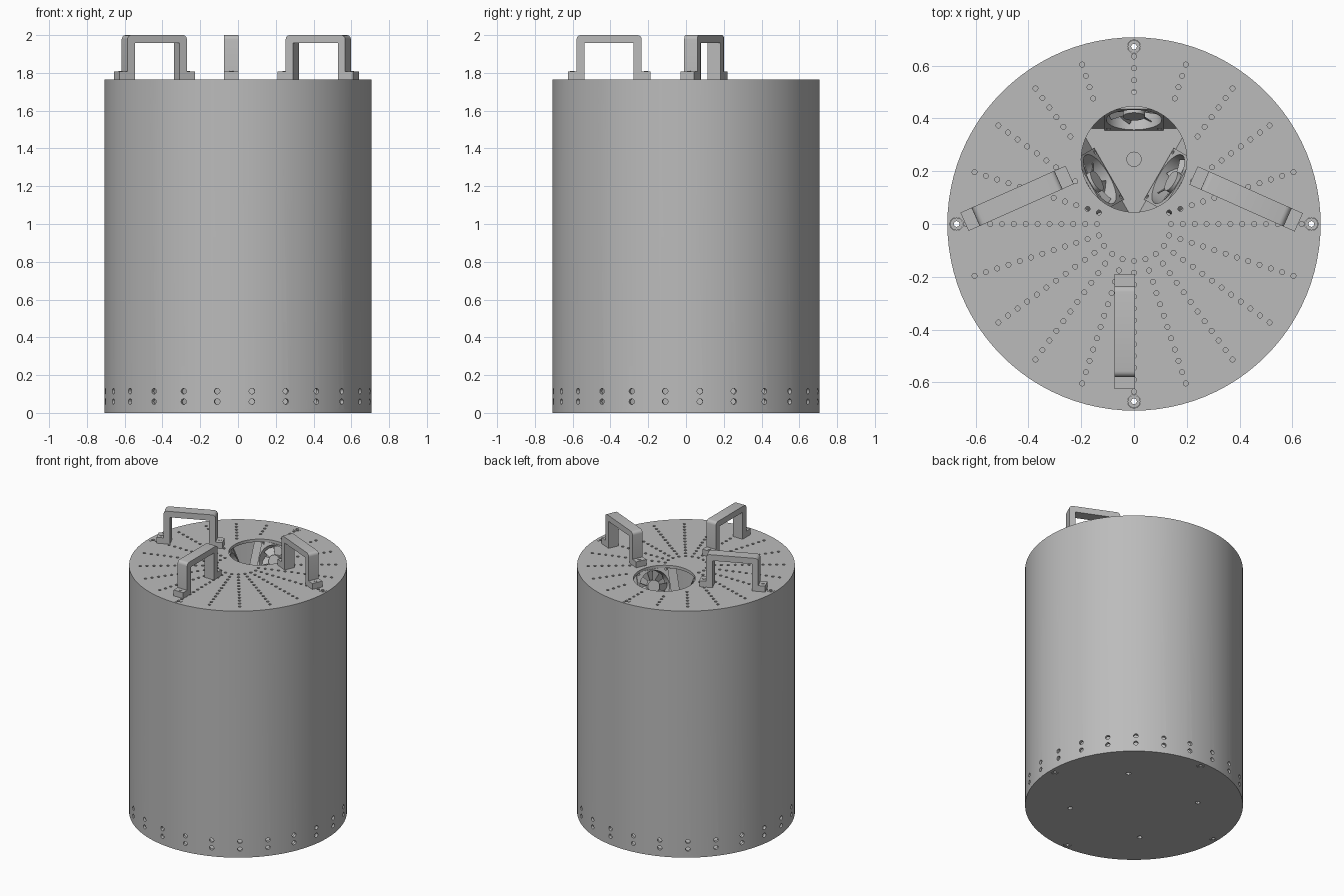
import bpy, bmesh
from math import sin, cos, pi, radians
from mathutils import Matrix, Vector

cube = bpy.data.objects.get("Cube")
if cube:
    bpy.data.objects.remove(cube)

R, TOP, SKIN = 0.707, 1.765, 0.02
WELL = Vector((0, 0.245))          # centre of the opening in the lid
WELL_R = 0.2


def material(name, value):
    m = bpy.data.materials.new(name)
    m.use_nodes = True
    color = (value, value, value, 1)
    m.diffuse_color = color
    m.node_tree.nodes["Principled BSDF"].inputs["Base Color"].default_value = color
    return m


GREY = material("metal grey", 0.5)


def circle(r, x=0, y=0, n=12):
    return [(x + r * cos(2 * pi * i / n), y + r * sin(2 * pi * i / n)) for i in range(n)]


def box(w, h, x=0, y=0):
    return [(x + sx * w / 2, y + sy * h / 2) for sx, sy in ((-1, -1), (1, -1), (1, 1), (-1, 1))]


def add_object(name, mesh, matrix=Matrix()):
    mesh.materials.clear()
    mesh.materials.append(GREY)
    ob = bpy.data.objects.new(name, mesh)
    bpy.context.collection.objects.link(ob)
    ob.matrix_world = matrix
    return ob


def evaluated_mesh(ob):
    bpy.context.view_layer.update()
    deps = bpy.context.evaluated_depsgraph_get()
    return bpy.data.meshes.new_from_object(ob.evaluated_get(deps), depsgraph=deps)


def smooth(ob):
    bpy.ops.object.select_all(action="DESELECT")
    ob.select_set(True)
    bpy.context.view_layer.objects.active = ob
    bpy.ops.object.shade_smooth_by_angle(angle=radians(30))


def plate(name, loops, z0, z1, matrix=Matrix()):
    """Flat plate from an outline and hole outlines, between two heights."""
    cu = bpy.data.curves.new(name, "CURVE")
    cu.dimensions = "2D"
    cu.fill_mode = "BOTH"
    cu.extrude = (z1 - z0) / 2
    for loop in loops:
        sp = cu.splines.new("POLY")
        sp.points.add(len(loop) - 1)
        for p, (x, y) in zip(sp.points, loop):
            p.co = (x, y, 0, 1)
        sp.use_cyclic_u = True
    tmp = bpy.data.objects.new(name + " outline", cu)
    bpy.context.collection.objects.link(tmp)
    mesh = evaluated_mesh(tmp)
    bpy.data.objects.remove(tmp)
    bm = bmesh.new()
    bm.from_mesh(mesh)
    bmesh.ops.translate(bm, verts=bm.verts, vec=(0, 0, (z0 + z1) / 2))
    bmesh.ops.remove_doubles(bm, verts=bm.verts, dist=1e-5)
    bmesh.ops.recalc_face_normals(bm, faces=bm.faces)
    bm.to_mesh(mesh)
    bm.free()
    ob = add_object(name, mesh, matrix)
    smooth(ob)
    return ob


def ring_points(r, count, start=0):
    return [(r * cos(start + 2 * pi * i / count), r * sin(start + 2 * pi * i / count))
            for i in range(count)]


rod_spots = ring_points(0.672, 4)

# Lid with rows of vent holes fanning out from the centre
vents = [circle(0.0095, x, y, 10)
         for k in range(12)
         for x, y in ring_points(0.14 + 0.045 * k, 20)
         if (Vector((x, y)) - WELL).length > 0.235]
rod_holes = [circle(0.025, x, y, 20) for x, y in rod_spots]
opening = circle(WELL_R, WELL.x, WELL.y, 64)
plate("lid", [circle(R, n=96), opening] + rod_holes + vents, TOP - SKIN, TOP)

# Base plate with mounting holes
mounts = [circle(0.016, x, y) for x, y in ring_points(0.415, 4, pi / 4)]
plate("base_plate", [circle(R, n=96)] + rod_holes + mounts, 0, SKIN)

# Hollow rods that join the base and the lid
for x, y in rod_spots:
    plate("tie_rod", [circle(0.024, x, y, 20), circle(0.011, x, y)], 0.001, TOP + 0.001)

# Drum wall, drilled with two rows of holes near the bottom
wall = plate("drum_wall", [circle(R, n=96), circle(R - SKIN, n=96)], SKIN, TOP - SKIN)
bm = bmesh.new()
for z in (0.06, 0.115):
    for x, y in ring_points(R, 24, radians(6)):
        turn = Vector((x, y, 0)).to_track_quat("Z", "Y").to_matrix().to_4x4()
        bmesh.ops.create_cone(bm, cap_ends=True, segments=14, radius1=0.015, radius2=0.015,
                              depth=0.1, matrix=Matrix.Translation((x, y, z)) @ turn)
drill_mesh = bpy.data.meshes.new("drill")
bm.to_mesh(drill_mesh)
bm.free()
drill = add_object("drill", drill_mesh)
drill.hide_render = True
cut = wall.modifiers.new("holes", "BOOLEAN")
cut.operation = "DIFFERENCE"
cut.solver = "EXACT"
cut.object = drill
drilled = evaluated_mesh(wall)
wall.modifiers.clear()
wall.data = drilled
bpy.data.objects.remove(drill)
smooth(wall)

# Carrying handles: an arch with two screwed feet
HALF, BAR, FOOT, WIDTH, RISE = 0.172, 0.042, 0.218, 0.076, 2 - TOP
RND = 0.022
corner = [(HALF - RND + RND * cos(a), RISE - RND + RND * sin(a))
          for a in (0, pi / 8, pi / 4, 3 * pi / 8, pi / 2)]
right_half = [(HALF - BAR, RISE - BAR), (HALF - BAR, 0), (FOOT, 0), (FOOT, 0.042),
              (HALF, 0.042)] + corner
arch = right_half + [(-x, z) for x, z in reversed(right_half)]
for x, y, angle in ((0.425, 0.095, -24), (-0.443, 0.097, 24), (-0.035, -0.407, 90)):
    place = Matrix.Translation((x, y, TOP)) @ Matrix.Rotation(radians(angle), 4, "Z")
    upright = place @ Matrix.Rotation(pi / 2, 4, "X")
    plate("handle", [arch], -WIDTH / 2, WIDTH / 2, upright)
    for side in (-1, 1):
        plate("handle_screw", [circle(0.011, side * 0.195, 0)], 0.042, 0.045, place)

# Sunken three-cornered floor with a centre screw
FLOOR_Z, FAN_Z, FAN_OUT = 1.53, 1.64, 0.157
floor = [(x + WELL.x, y + WELL.y) for x, y in ring_points(0.25, 3, -pi / 2)]
plate("well_floor", [floor], FLOOR_Z - 0.01, FLOOR_Z)
plate("floor_screw", [circle(0.029, WELL.x, WELL.y, 24)], FLOOR_Z, FLOOR_Z + 0.006)
plate("floor_screw_slot", [box(0.05, 0.004, WELL.x, WELL.y)], FLOOR_Z + 0.006, FLOOR_Z + 0.009)

# Three tilted fans around the floor
for k in range(3):
    place = (Matrix.Translation((WELL.x, WELL.y, FAN_Z))
             @ Matrix.Rotation(pi / 2 + k * 2 * pi / 3, 4, "Z")
             @ Matrix.Translation((FAN_OUT, 0, 0))
             @ Matrix.Rotation(radians(-69), 4, "Y"))
    bore = circle(0.105, n=40)
    plate("fan_panel", [box(0.23, 0.35), bore], -0.012, -0.002, place)
    plate("fan_frame", [box(0.225, 0.225), bore]
          + [circle(0.008, sx * 0.097, sy * 0.097) for sx in (-1, 1) for sy in (-1, 1)],
          -0.002, 0.008, place)
    plate("fan_duct", [circle(0.11, n=40), bore], -0.07, -0.012, place)
    plate("fan_hub", [circle(0.042, n=32)], -0.06, -0.005, place)
    for i in range(7):
        spin = (place @ Matrix.Rotation(i * 2 * pi / 7, 4, "Z")
                @ Matrix.Translation((0.07, 0, -0.032)) @ Matrix.Rotation(radians(35), 4, "X"))
        blade = [(-0.032, -0.02), (0.025, -0.034), (0.032, 0), (0.025, 0.034), (-0.032, 0.02)]
        plate("fan_blade", [blade], -0.002, 0.002, spin)
